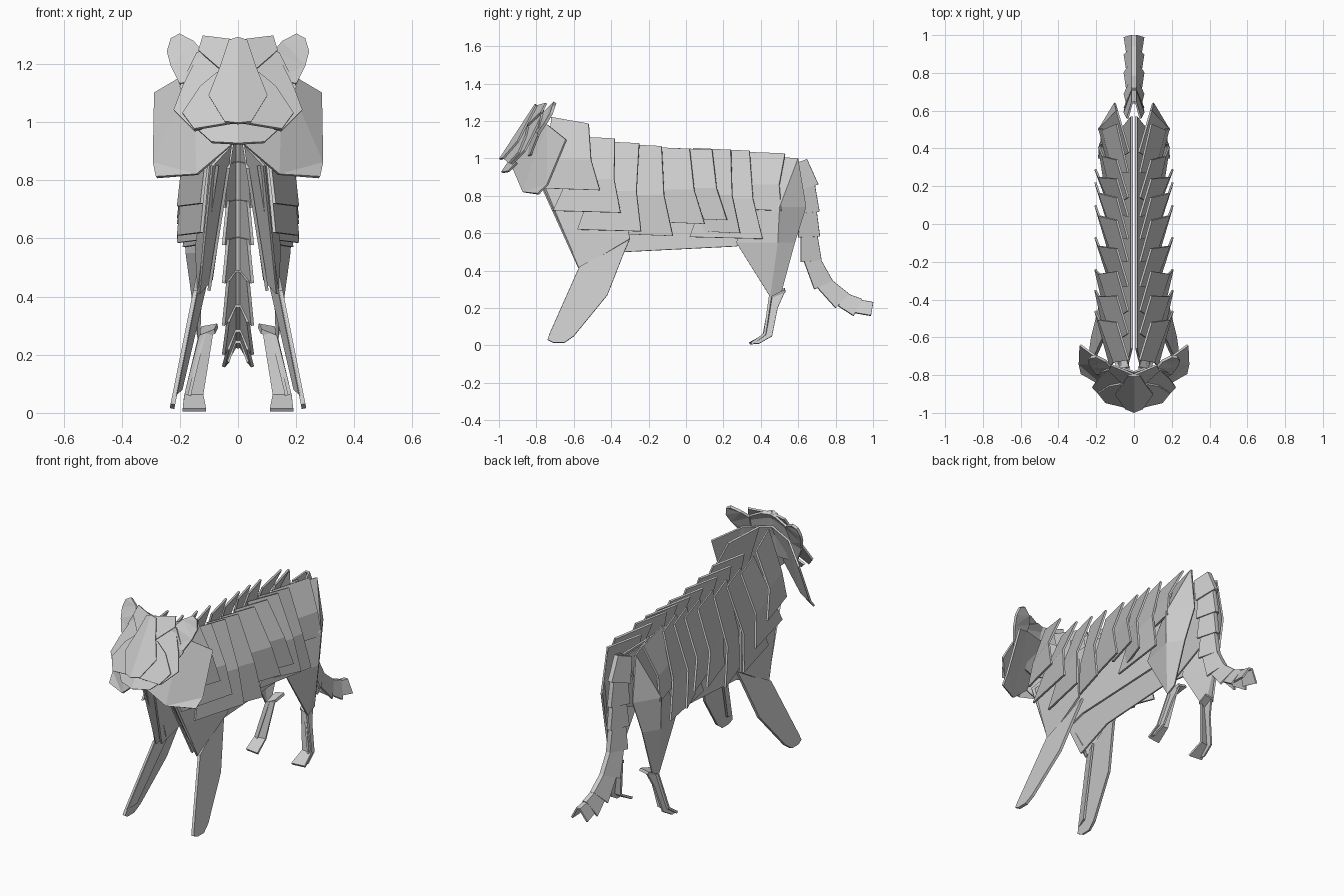
import bpy, bmesh
from mathutils import Vector


def sheet(name, verts, faces=None, t=0.011):
    """Thin folded plate, mirrored across x = 0."""
    me = bpy.data.meshes.new(name)
    me.from_pydata(verts, [], faces or [tuple(range(len(verts)))])
    bm = bmesh.new()
    bm.from_mesh(me)
    bmesh.ops.recalc_face_normals(bm, faces=bm.faces)
    bmesh.ops.triangulate(bm, faces=[f for f in bm.faces if len(f.verts) > 4])
    bm.to_mesh(me)
    bm.free()
    ob = bpy.data.objects.new(name, me)
    bpy.context.collection.objects.link(ob)
    ob.modifiers.new("mirror", 'MIRROR')
    s = ob.modifiers.new("thickness", 'SOLIDIFY')
    s.thickness = t
    s.offset = 0
    return ob


def side_sheet(name, pts, fx, t=0.011):
    """Side profile in (y, z); fx gives the distance from the centre plane."""
    return sheet(name, [(fx(y, z), y, z) for y, z in pts], t=t)


def face_sheet(name, pts, off=0.0, t=0.011):
    """Front profile in (x, z) laid on the raked, folded face plane."""
    return sheet(name, [(x, -0.8 - (1.3 - z) * 0.65 + 0.35 * x + off, z) for x, z in pts], t=t)


# flank plates: front tucked in, rear flared, folded at mid height
# top front y, top rear y, top z, bottom front y, bottom rear y, bottom z
flanks = [
    (-0.72, -0.52, 1.19, -0.75, -0.46, 0.83),
    (-0.58, -0.38, 1.11, -0.71, -0.35, 0.71),
    (-0.46, -0.25, 1.085, -0.58, -0.24, 0.61),
    (-0.33, -0.13, 1.07, -0.32, -0.07, 0.585),
    (-0.20, 0.02, 1.055, -0.17, 0.10, 0.65),
    (-0.08, 0.14, 1.05, -0.03, 0.22, 0.67),
    (0.04, 0.24, 1.05, 0.08, 0.29, 0.60),
    (0.14, 0.34, 1.045, 0.02, 0.41, 0.57),
    (0.27, 0.53, 1.03, 0.27, 0.51, 0.72),
]
for i, (ya, yb, zt, yc, yd, zb) in enumerate(flanks):
    zm = zb + (zt - zb) * 0.45
    w = 0.205 if i < 7 else 0.185
    v = [(0.03, ya, zt + (0.03 if i == 0 else 0.005)), (0.09, yb, zt - 0.005),
         (0.105, ya * .6 + yc * .4, zm), (w - 0.02, yb * .45 + yd * .55 - 0.02, zm),
         (0.125, yc, zb + 0.01), (w, yd, zb)]
    sheet("flank_plate", v, [(0, 1, 3, 2), (2, 3, 5, 4)])

# inner belly panels, leaning together at the top
side_sheet("belly_panel", [(-0.74, 0.84), (-0.57, 0.42), (-0.33, 0.50), (0.27, 0.53), (0.5, 0.62),
                           (0.57, 0.97), (0, 0.98), (-0.66, 0.98)],
           lambda y, z: 0.012 + max(0, 0.97 - z) * 0.16)

# front legs
sheet("chest_panel", [(0.025, -0.76, 0.92), (0.09, -0.77, 0.85), (0.135, -0.57, 0.41), (0.09, -0.54, 0.46)])
side_sheet("shoulder", [(-0.77, 0.85), (-0.66, 0.62), (-0.57, 0.41), (-0.30, 0.57), (-0.35, 0.85)],
           lambda y, z: 0.135 + (y + 0.57) * 0.08 - max(0, z - 0.45) * 0.12)
legx = lambda y, z: 0.13 + (0.5 - z) * 0.2
front = [(-0.57, 0.42), (-0.73, 0.06), (-0.74, 0.03), (-0.71, 0.015), (-0.65, 0.015),
         (-0.60, 0.05), (-0.42, 0.27), (-0.33, 0.50), (-0.30, 0.57)]
side_sheet("front_leg", front, legx, t=0.016)
sheet("front_leg_inner", [(legx(0, .42), -0.57, 0.42), (legx(0, .06), -0.73, 0.06),
                          (legx(0, .08) - .018, -0.66, 0.08), (legx(0, .45) - .03, -0.48, 0.45)])

# hind legs
sheet("thigh", [(0.025, 0.38, 1.01), (0.09, 0.60, 1.0), (0.10, 0.33, 0.72), (0.10, 0.64, 0.74),
                (0.185, 0.50, 0.74), (0.125, 0.27, 0.55), (0.12, 0.58, 0.55), (0.175, 0.49, 0.55),
                (0.135, 0.45, 0.26), (0.135, 0.51, 0.29)],
      [(0, 1, 4, 2), (1, 3, 4), (2, 4, 7, 5), (4, 3, 6, 7), (5, 7, 8), (7, 6, 9, 8)])
sheet("hind_hock", [(0.13, 0.45, 0.26), (0.08, 0.46, 0.28), (0.07, 0.53, 0.30), (0.125, 0.53, 0.29)], t=0.016)
sheet("hind_lower_leg", [(0.085, 0.47, 0.285), (0.135, 0.45, 0.265), (0.12, 0.43, 0.06), (0.185, 0.42, 0.06),
                         (0.11, 0.34, 0.01), (0.19, 0.35, 0.01)],
      [(0, 1, 3, 2), (2, 3, 5, 4)], t=0.014)
side_sheet("hind_lower_leg_side", [(0.45, 0.27), (0.53, 0.29), (0.49, 0.20), (0.46, 0.05), (0.39, 0.01),
                                   (0.35, 0.01), (0.41, 0.06)],
           lambda y, z: 0.115 + (0.28 - z) * 0.24)

# tail: overlapping folded segments along a curved path
path = [(0.60, 0.98), (0.64, 0.86), (0.65, 0.73), (0.655, 0.60), (0.665, 0.47),
        (0.725, 0.34), (0.82, 0.25), (0.90, 0.21), (0.985, 0.195)]
for i, (p, q) in enumerate(zip(path, path[1:])):
    p, q = Vector(p), Vector(q)
    d = (q - p).normalized()
    n = Vector((-d.y, d.x))  # towards the outer, upper side
    end = 1.0 if i < 7 else 0.75
    q = q + d * (0.02 if i < 7 else 0.01)
    h = 0.06 - 0.002 * i
    row = lambda c, k, x: [(0, *(c + n * h * k)), (0.01, *(c + n * h * k)), (x, *(c - n * h * k))]
    a, b = row(p, 0.75, 0.035), row(q, end, 0.05)
    sheet("tail_segment", a + b, [(0, 1, 4, 3), (1, 2, 5, 4)])

# head: cheeks, ears and the back of the skull
sheet("cheek", [(0.0, -0.92, 0.94), (0.0, -0.80, 1.20), (0.14, -0.87, 0.82), (0.15, -0.74, 1.18),
                (0.28, -0.79, 0.81), (0.29, -0.74, 0.86), (0.285, -0.64, 1.10)],
      [(0, 2, 3, 1), (2, 4, 5, 6, 3)])
sheet("ear", [(0.13, -0.80, 1.14), (0.12, -0.76, 1.24), (0.15, -0.725, 1.275), (0.20, -0.70, 1.30),
              (0.23, -0.705, 1.285), (0.243, -0.72, 1.24), (0.23, -0.75, 1.19), (0.20, -0.79, 1.13)], t=0.016)
sheet("skull", [(0, -0.80, 1.25), (0.14, -0.77, 1.24), (0.20, -0.79, 1.12), (0.14, -0.83, 1.02), (0, -0.86, 1.0)])

# layered face plates, rear to front
face_sheet("face_mask", [(0, 1.28), (0.05, 1.28), (0.13, 1.24), (0.19, 1.12), (0.22, 1.04), (0.15, 0.97),
                         (0.09, 0.99), (0, 1.0)], 0.03)
face_sheet("brow", [(0, 1.28), (0.12, 1.295), (0.135, 1.245), (0.06, 1.18), (0.0, 1.17)], 0.015)
face_sheet("muzzle", [(0, 1.14), (0.07, 1.17), (0.13, 1.12), (0.19, 1.03), (0.15, 0.975), (0.09, 0.985), (0, 1.0)], 0.015)
face_sheet("nose_bridge", [(0, 1.29), (0.03, 1.28), (0.06, 1.19), (0.10, 1.09), (0.045, 1.0), (0, 0.995)], 0.003)
face_sheet("chin", [(0, 0.995), (0.07, 0.99), (0.14, 0.975), (0.09, 0.93), (0, 0.925)], 0.06)
